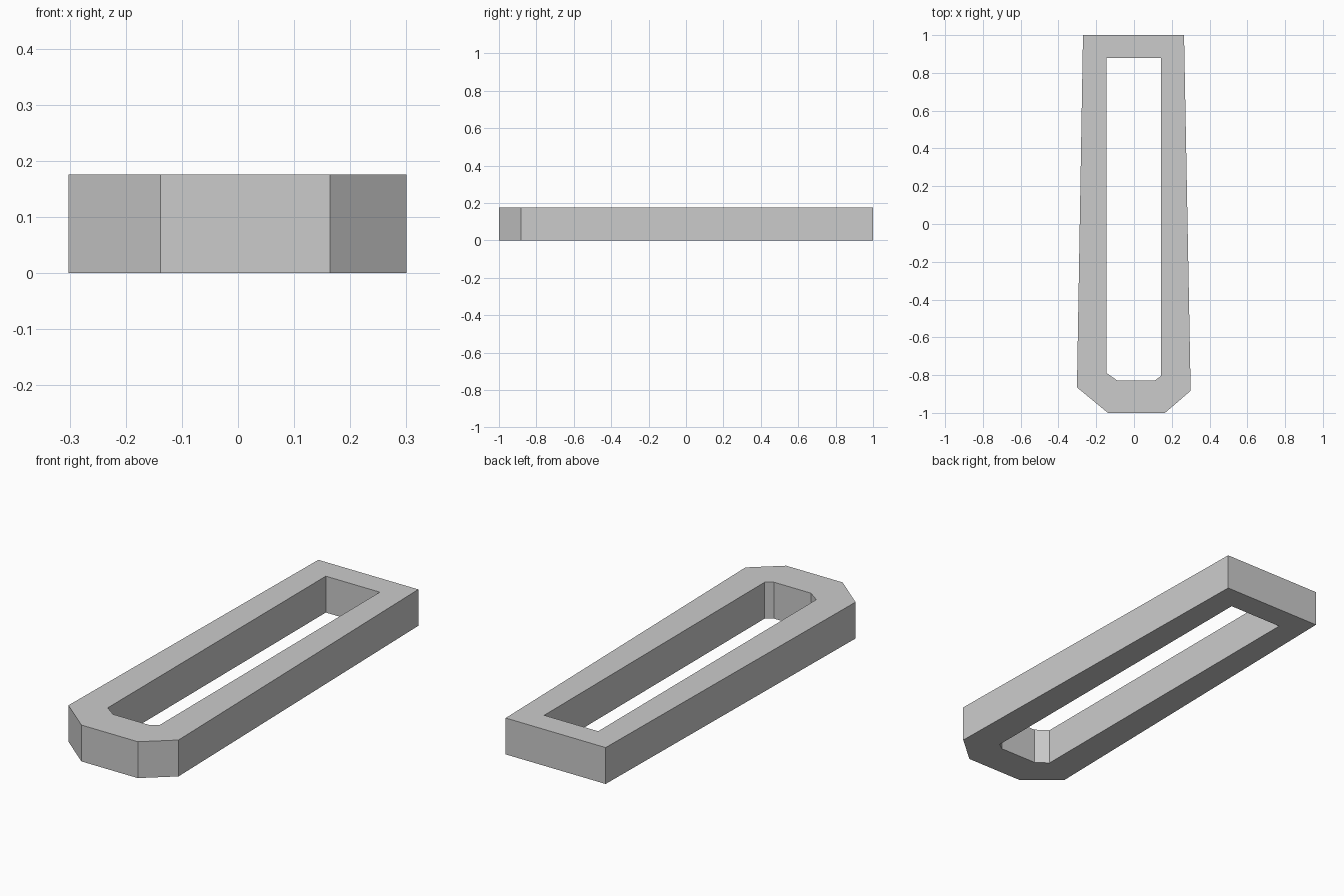
import bpy
import bmesh

cube = bpy.data.objects.get("Cube")
if cube:
    bpy.data.objects.remove(cube, do_unlink=True)

HEIGHT = 0.176

# Matching corners of the outer and inner outlines
outer = [(-0.27, 1), (-0.302, -0.865), (-0.138, -1),
         (0.164, -1), (0.3, -0.883), (0.265, 1)]
inner = [(-0.146, 0.88), (-0.146, -0.788), (-0.088, -0.829),
         (0.109, -0.829), (0.143, -0.805), (0.143, 0.88)]

# Plain grey surface
grey = bpy.data.materials.new("light grey")
grey.use_nodes = True
color = (0.6, 0.6, 0.6, 1)
grey.diffuse_color = color
grey.node_tree.nodes["Principled BSDF"].inputs["Base Color"].default_value = color

# Flat ring between the outlines, extruded upward
bm = bmesh.new()
out_verts = [bm.verts.new((x, y, 0)) for x, y in outer]
in_verts = [bm.verts.new((x, y, 0)) for x, y in inner]
count = len(outer)
for i in range(count):
    j = (i + 1) % count
    bm.faces.new((out_verts[i], out_verts[j], in_verts[j], in_verts[i]))
ring = bmesh.ops.extrude_face_region(bm, geom=bm.faces[:], use_keep_orig=True)
top = [v for v in ring["geom"] if isinstance(v, bmesh.types.BMVert)]
bmesh.ops.translate(bm, verts=top, vec=(0, 0, HEIGHT))
bmesh.ops.recalc_face_normals(bm, faces=bm.faces[:])

mesh = bpy.data.meshes.new("elongated_frame")
bm.to_mesh(mesh)
bm.free()
mesh.materials.append(grey)
frame = bpy.data.objects.new("elongated_frame", mesh)
bpy.context.collection.objects.link(frame)
